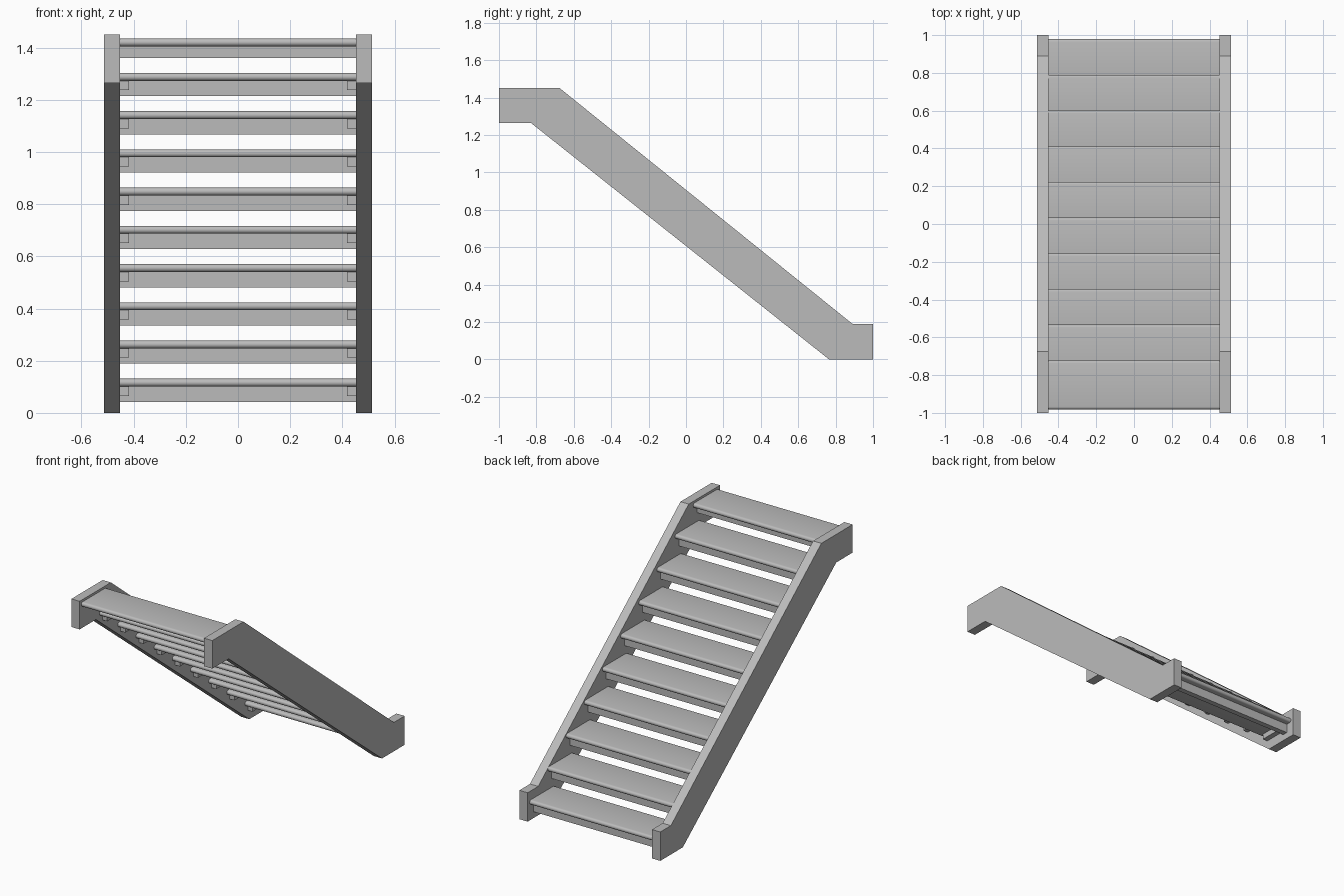
import bpy, bmesh, math

cube = bpy.data.objects.get("Cube")
if cube:
    bpy.data.objects.remove(cube, do_unlink=True)

gray = bpy.data.materials.new("plain gray")
gray.use_nodes = True
gray.diffuse_color = (0.5, 0.5, 0.5, 1)
gray.node_tree.nodes["Principled BSDF"].inputs["Base Color"].default_value = (0.5, 0.5, 0.5, 1)


def extrude_profile(name, profile, x0, x1):
    """Extrude a closed (y, z) profile along x."""
    bm = bmesh.new()
    face = bm.faces.new([bm.verts.new((x0, y, z)) for y, z in profile])
    moved = bmesh.ops.extrude_face_region(bm, geom=[face])["geom"]
    verts = [v for v in moved if isinstance(v, bmesh.types.BMVert)]
    bmesh.ops.translate(bm, verts=verts, vec=(x1 - x0, 0, 0))
    bmesh.ops.recalc_face_normals(bm, faces=bm.faces)
    mesh = bpy.data.meshes.new(name)
    bm.to_mesh(mesh)
    bm.free()
    mesh.materials.append(gray)
    obj = bpy.data.objects.new(name, mesh)
    bpy.context.collection.objects.link(obj)
    return obj


def box(name, x0, x1, y0, y1, z0, z1):
    return extrude_profile(name, [(y0, z0), (y1, z0), (y1, z1), (y0, z1)], x0, x1)


def rounded_slab(y0, y1, z0, z1, steps=8):
    """Slab outline with half-round front and back edges."""
    r, zc = (z1 - z0) / 2, (z0 + z1) / 2
    points = []
    for centre, start in ((y1 - r, -math.pi / 2), (y0 + r, math.pi / 2)):
        for i in range(steps + 1):
            a = start + math.pi * i / steps
            points.append((centre + r * math.cos(a), zc + r * math.sin(a)))
    return points


# Side stringers with level ends
INNER, OUTER = 0.453, 0.513
stringer = [(-1, 1.265), (-1, 1.45), (-0.675, 1.45), (0.89, 0.19),
            (1, 0.19), (1, 0), (0.765, 0), (-0.83, 1.265)]
extrude_profile("left_stringer", stringer, INNER, OUTER)
extrude_profile("right_stringer", stringer, -OUTER, -INNER)

# Treads, each with a beam under the nosing and cleats at both ends
COUNT, RISE, RUN, DEPTH, THICK = 10, 0.1465, 0.189, 0.26, 0.03
for i in range(COUNT):
    is_top = i == COUNT - 1
    nose = 0.979 - RUN * i
    top = 1.435 if is_top else 0.131 + RISE * i
    under = top - THICK
    back = nose - DEPTH
    tread = extrude_profile(f"tread_{i + 1}", rounded_slab(back, nose, under, top), -INNER, INNER)
    bpy.ops.object.select_all(action="DESELECT")
    tread.select_set(True)
    bpy.context.view_layer.objects.active = tread
    bpy.ops.object.shade_smooth_by_angle(angle=math.radians(35))

    box(f"tread_beam_{i + 1}", -INNER, INNER, nose - 0.075, nose - 0.04,
        0.042 + RISE * i, under)
    if not is_top:
        for side, s in (("left", 1), ("right", -1)):
            box(f"{side}_cleat_{i + 1}", *sorted((s * 0.418, s * INNER)),
                back + 0.03, nose - 0.075, under - 0.036, under)
